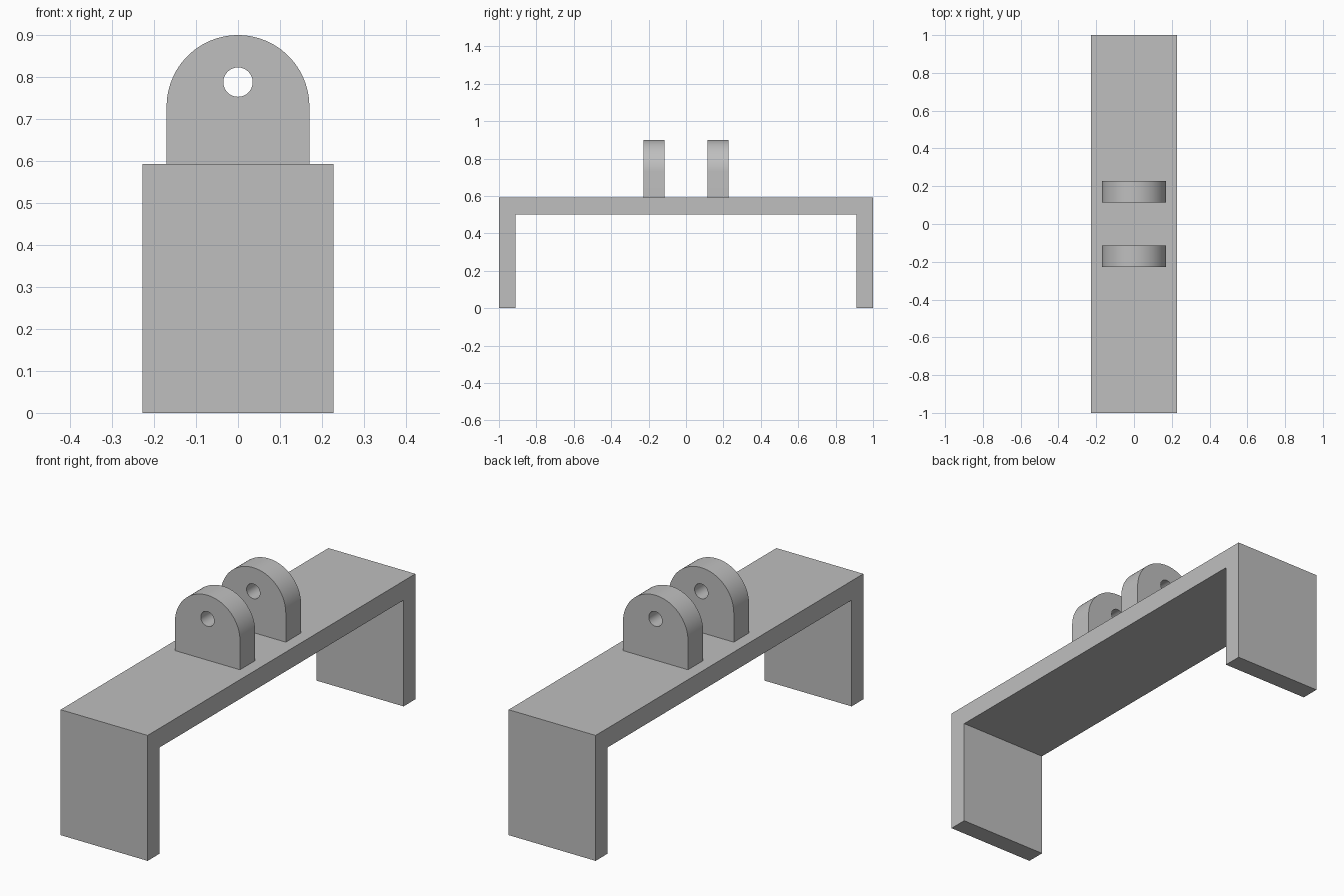
import bpy
import bmesh
from math import radians, pi, cos, sin

cube = bpy.data.objects.get("Cube")
if cube:
    bpy.data.objects.remove(cube, do_unlink=True)

# Single grey material
grey = bpy.data.materials.new("plain grey")
grey.use_nodes = True
COLOUR = (0.52, 0.52, 0.52, 1)
grey.diffuse_color = COLOUR
grey.node_tree.nodes["Principled BSDF"].inputs["Base Color"].default_value = COLOUR


def arc(cx, cy, radius, start, end, steps):
    angles = [start + (end - start) * i / steps for i in range(steps + 1)]
    return [(cx + radius * cos(a), cy + radius * sin(a)) for a in angles]


def extruded(name, loops, depth, rotation, location):
    """Fill closed 2D loops (inner ones become holes) and extrude them."""
    curve = bpy.data.curves.new(name, "CURVE")
    curve.dimensions = "2D"
    curve.fill_mode = "BOTH"
    curve.extrude = depth / 2
    for loop in loops:
        spline = curve.splines.new("POLY")
        spline.points.add(len(loop) - 1)
        for point, (x, y) in zip(spline.points, loop):
            point.co = (x, y, 0, 1)
        spline.use_cyclic_u = True
    obj = bpy.data.objects.new(name, curve)
    bpy.context.collection.objects.link(obj)
    obj.rotation_euler = rotation
    obj.location = location
    bpy.ops.object.select_all(action="DESELECT")
    obj.select_set(True)
    bpy.context.view_layer.objects.active = obj
    bpy.ops.object.convert(target="MESH")
    obj = bpy.context.view_layer.objects.active
    obj.name = name

    # Weld the caps to the walls and tidy the flat faces
    bm = bmesh.new()
    bm.from_mesh(obj.data)
    bmesh.ops.remove_doubles(bm, verts=bm.verts, dist=0.0001)
    bmesh.ops.recalc_face_normals(bm, faces=bm.faces)
    bm.to_mesh(obj.data)
    bm.free()
    obj.data.materials.clear()
    obj.data.materials.append(grey)
    bpy.ops.object.shade_smooth_by_angle(angle=radians(30))
    return obj


# U-shaped bridge: top plate with a leg at each end
DECK = 0.593
half = [(1, 0), (1, DECK), (-1, DECK), (-1, 0)]
inner = [(-0.912, 0), (-0.912, 0.502), (0.912, 0.502), (0.912, 0)]
extruded("bridge_bracket", [half + inner], 0.455, (pi / 2, 0, pi / 2), (0, 0, 0))

# Two rounded lugs with a pin hole
R = 0.17
outline = [(-R, DECK), (R, DECK)] + arc(0, 0.9 - R, R, 0, pi, 48)
hole = arc(0, 0.788, 0.035, 0, 2 * pi, 32)[:-1]
for name, side in (("front_lug", -1), ("back_lug", 1)):
    extruded(name, [outline, hole], 0.114, (pi / 2, 0, 0), (0, side * 0.171, 0))
